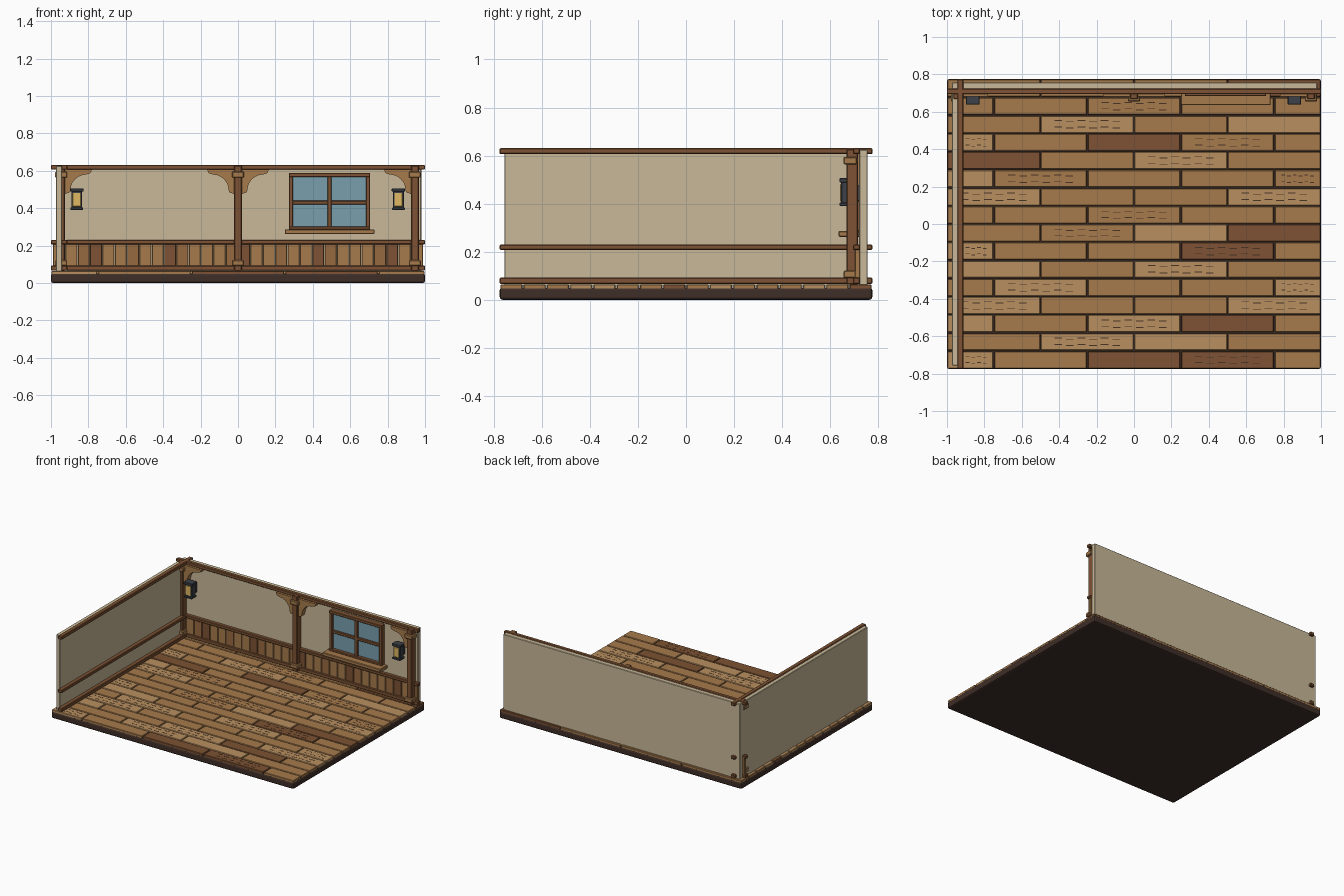
import bpy, bmesh, math
from mathutils import Vector

if "Cube" in bpy.data.objects:
    bpy.data.objects.remove(bpy.data.objects["Cube"])


def material(name, hexa):
    rgb = [int(hexa[i:i + 2], 16) / 255 for i in (0, 2, 4)]
    m = bpy.data.materials.new(name)
    m.diffuse_color = [((c + 0.055) / 1.055) ** 2.4 if c > 0.04 else c / 12.9 for c in rgb] + [1]
    m.use_nodes = True
    m.node_tree.nodes["Principled BSDF"].inputs["Base Color"].default_value = m.diffuse_color
    return m


PLASTER = material("plaster", "C8B898")
BASE = material("base_wood", "3E2E27")
DARK = material("dark_wood", "7D5233")
MID = material("mid_wood", "A67A4C")
LIGHT = material("light_wood", "B99060")
BROWN = material("brown_wood", "976A40")
LINE = material("grain", "4A3323")
GLASS = material("glass", "789FAE")
IRON = material("iron", "3D4148")
GLOW = material("glow", "E0B964")


def boxes(name, mat, items, bevel=0.0, seg=1):
    """One object from a list of boxes (x0, x1, y0, y1, z0, z1)."""
    bm = bmesh.new()
    for x0, x1, y0, y1, z0, z1 in items:
        vs = bmesh.ops.create_cube(bm, size=1)["verts"]
        for v in vs:
            v.co = Vector(((x0 + x1) / 2 + v.co.x * (x1 - x0),
                           (y0 + y1) / 2 + v.co.y * (y1 - y0),
                           (z0 + z1) / 2 + v.co.z * (z1 - z0)))
        if bevel:
            edges = list({e for v in vs for e in v.link_edges})
            bmesh.ops.bevel(bm, geom=edges, offset=bevel, segments=seg,
                            profile=0.5, affect='EDGES')
    return finish(name, mat, bm)


def extrude_xz(name, mat, pts, y0, y1):
    """Extrude an x-z profile from y0 to y1."""
    bm = bmesh.new()
    f = bm.faces.new([bm.verts.new((x, y0, z)) for x, z in pts])
    new = bmesh.ops.extrude_face_region(bm, geom=[f])["geom"]
    bmesh.ops.translate(bm, vec=(0, y1 - y0, 0),
                        verts=[g for g in new if isinstance(g, bmesh.types.BMVert)])
    return finish(name, mat, bm)


def finish(name, mat, bm):
    bmesh.ops.recalc_face_normals(bm, faces=bm.faces)
    me = bpy.data.meshes.new(name)
    bm.to_mesh(me)
    bm.free()
    me.materials.append(mat)
    ob = bpy.data.objects.new(name, me)
    bpy.context.collection.objects.link(ob)
    return ob


# Base slab
boxes("base_slab", BASE, [(-1, 1, -0.775, 0.775, 0, 0.052)], 0.012, 2)

# Floor planks, staggered rows; lower case letters carry grain marks
rows = ["lMDdM", "MlLM", "LMlDM", "lMMl", "MlMMl", "LMlM", "lMMdM", "MmLD",
        "MMmMM", "lMMl", "LmMMm", "DMlM", "lMDmM", "MlML", "MMmMM", "mMMd"]
planks = {"L": [], "M": [], "D": []}
grain = []
pitch = 1.55 / len(rows)
for r, row in enumerate(rows):
    yc = -0.775 + (r + 0.5) * pitch
    start = -1.25 if r % 2 == 0 else -1.0
    for c, tone in enumerate(row):
        a = start + c * 0.5
        x0, x1 = max(a, -1), min(a + 0.5, 1)
        planks[tone.upper()].append((x0 + 0.003, x1 - 0.003, yc - pitch / 2 + 0.003,
                                     yc + pitch / 2 - 0.003, 0.045, 0.064))
        if tone.islower():
            xc, half = (x0 + x1) / 2, (x1 - x0) * 0.37
            for s in (-1, 1):
                for k in range(6):
                    gx = xc - half + (k + 0.5) * half / 3
                    gy = yc + s * 0.017 + 0.003 * (-1) ** k
                    w = half * 0.11
                    grain.append((gx - w, gx + w, gy - 0.002, gy + 0.002, 0.06, 0.0648))
for key, mat in (("L", LIGHT), ("M", MID), ("D", DARK)):
    boxes("floor_planks_" + mat.name, mat, planks[key], 0.003)
boxes("floor_grain", LINE, grain)

# Walls
boxes("back_wall", PLASTER, [(-0.973, 0.98, 0.72, 0.756, 0.055, 0.625)], 0.003)
boxes("left_wall", PLASTER, [(-0.973, -0.941, -0.756, 0.756, 0.055, 0.625)], 0.003)

# Rails at foot, waist and top of both walls
levels = [(0.066, 0.093), (0.207, 0.23), (0.606, 0.631)]
boxes("back_rails", DARK, [(-1, 1, 0.695, 0.724, a, b) for a, b in levels], 0.004)
boxes("left_rails", DARK, [(-0.945, -0.912, -0.775, 0.775, a, b) for a, b in levels], 0.004)

# Wainscot boards along the back wall
step = 1.98 / 30
board = {0: [], 1: [], 2: []}
for i in range(30):
    x = -0.99 + i * step
    tone = 2 if i % 6 == 3 else (1 if i % 4 == 2 else 0)
    board[tone].append((x + 0.002, x + step - 0.002, 0.704, 0.723, 0.085, 0.215))
for tone, mat in enumerate((MID, BROWN, DARK)):
    boxes("wainscot_" + mat.name, mat, board[tone], 0.002)

# Posts with collar blocks
posts = (-0.946, 0.0, 0.946)
boxes("posts", DARK, [(x - 0.021, x + 0.021, 0.668, 0.716, 0.064, 0.628) for x in posts], 0.004)
boxes("post_collars", MID, [(x - 0.033, x + 0.033, 0.655, 0.712, a, b)
                            for x in posts for a, b in ((0.09, 0.122), (0.563, 0.595))], 0.005)

# Curved braces beside the posts
arc = [(0.135 - 0.085 * math.sin(t), 0.495 + 0.085 * math.cos(t))
       for t in [k * math.pi / 12 for k in range(7)]]
profile = [(0.018, 0.607), (0.165, 0.607), (0.158, 0.588)] + arc + [(0.045, 0.483), (0.018, 0.476)]
for n, (x, s) in enumerate(((-0.946, 1), (0, -1), (0, 1), (0.946, -1))):
    extrude_xz(f"brace_{n + 1}", MID, [(x + s * px, pz) for px, pz in profile], 0.681, 0.722)

# Window: glass, frame, muntins and sill
boxes("window_glass", GLASS, [(0.28, 0.7, 0.708, 0.722, 0.3, 0.58)])
boxes("window_frame", DARK, [
    (0.272, 0.295, 0.686, 0.724, 0.285, 0.586), (0.684, 0.707, 0.686, 0.724, 0.285, 0.586),
    (0.272, 0.707, 0.684, 0.724, 0.566, 0.588), (0.272, 0.707, 0.684, 0.724, 0.285, 0.302),
    (0.478, 0.501, 0.69, 0.722, 0.29, 0.58), (0.28, 0.7, 0.692, 0.722, 0.42, 0.44)], 0.003)
boxes("window_sill", MID, [(0.25, 0.73, 0.635, 0.722, 0.261, 0.287)], 0.004)

# Wall lanterns
for n, x in enumerate((-0.862, 0.858)):
    side = ("left", "right")[n]
    boxes(side + "_lantern_body", IRON, [
        (x - 0.029, x + 0.029, 0.645, 0.69, 0.4, 0.495),
        (x - 0.036, x + 0.036, 0.638, 0.694, 0.488, 0.506),
        (x - 0.034, x + 0.034, 0.638, 0.694, 0.39, 0.404),
        (x - 0.018, x + 0.018, 0.685, 0.723, 0.41, 0.49)], 0.003)
    boxes(side + "_lantern_glow", GLOW, [(x - 0.022, x + 0.022, 0.641, 0.66, 0.41, 0.482)], 0.002)
